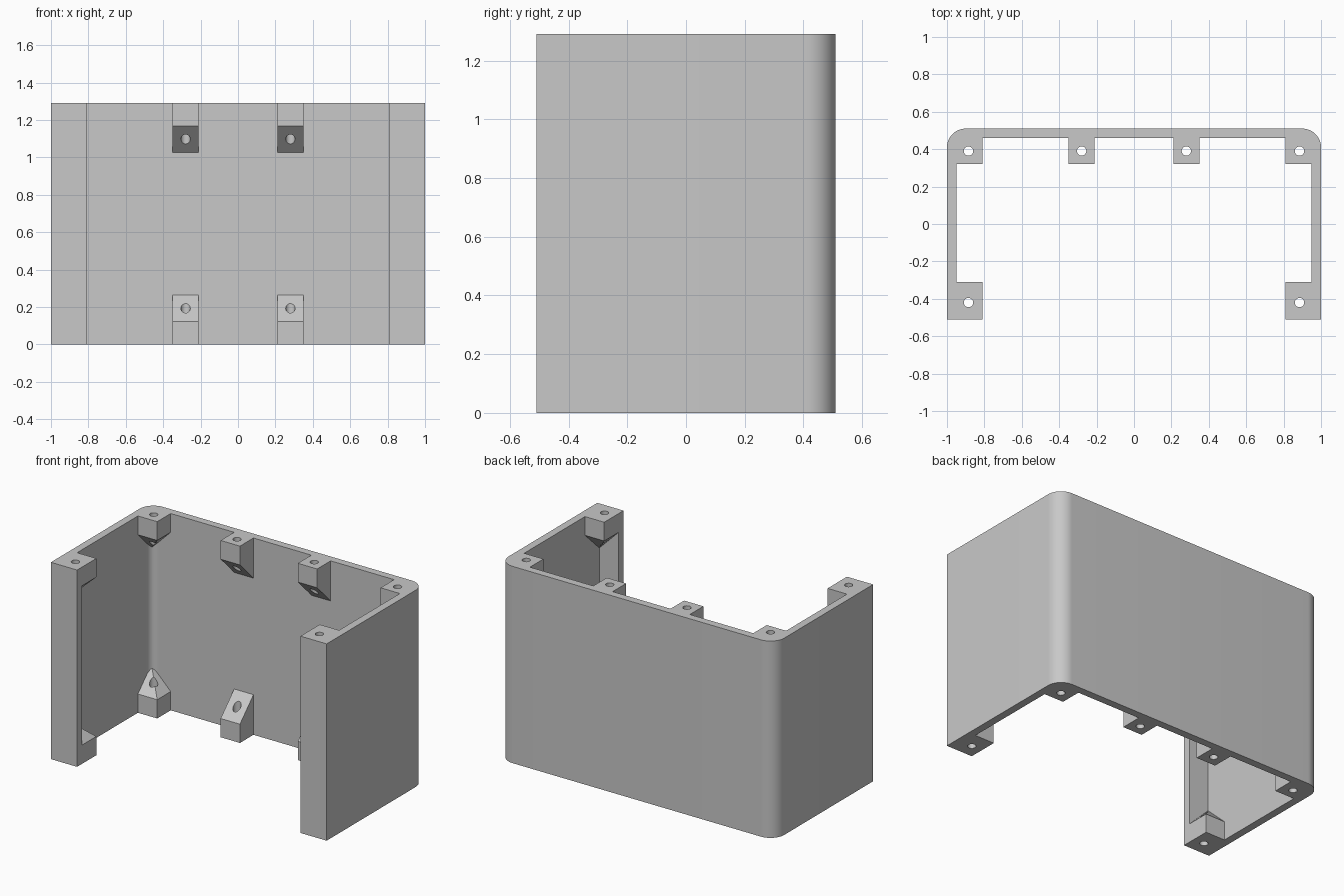
import bpy, bmesh, math
from mathutils import Vector

if "Cube" in bpy.data.objects:
    bpy.data.objects.remove(bpy.data.objects["Cube"])

H = 1.29            # height
X, Y = 1.0, 0.51    # outer half sizes
T = 0.05            # wall thickness
LIP = 0.81          # inner x of the front lips and corner bosses
STRAIGHT = 0.123    # upright part of each boss
SINK = 0.015        # how far bosses sink into the walls

grey = bpy.data.materials.new("plain grey")
grey.diffuse_color = (0.58, 0.58, 0.58, 1)
grey.use_nodes = True
grey.node_tree.nodes["Principled BSDF"].inputs["Base Color"].default_value = grey.diffuse_color


def make_object(name, bm):
    bmesh.ops.recalc_face_normals(bm, faces=bm.faces[:])
    me = bpy.data.meshes.new(name)
    bm.to_mesh(me)
    bm.free()
    me.materials.append(grey)
    ob = bpy.data.objects.new(name, me)
    bpy.context.collection.objects.link(ob)
    return ob


def arc(cx, cy, r, n=14):
    return [(cx + r * math.cos(math.pi / 2 * i / n),
             cy + r * math.sin(math.pi / 2 * i / n)) for i in range(n + 1)]


def add_hull(bm, pts, flip):
    # convex boss; flip mirrors it from the floor to the top rim
    vs = [bm.verts.new((x, y, H - z if flip else z)) for x, y, z in pts]
    bmesh.ops.convex_hull(bm, input=vs)


# Three sided shell with rounded back corners and folded front lips
half = [(LIP, -Y + T), (LIP, -Y), (X, -Y)] + arc(X - 0.1, Y - 0.1, 0.1)
inner = [(X - T, -Y + T)] + arc(X - 0.1, Y - 0.1, 0.05)
mirror = lambda pts: [(-x, y) for x, y in reversed(pts)]
outline = half + mirror(half) + list(reversed(mirror(inner))) + list(reversed(inner))
bm = bmesh.new()
base = bm.faces.new([bm.verts.new((x, y, 0)) for x, y in outline])
ext = bmesh.ops.extrude_face_region(bm, geom=[base])
bmesh.ops.translate(bm, vec=Vector((0, 0, H)),
                    verts=[v for v in ext["geom"] if isinstance(v, bmesh.types.BMVert)])
shell = make_object("enclosure_shell", bm)

# Screw bosses: pyramid topped in the corners, wedge topped on the back wall
bm = bmesh.new()
wx, wy = X - T + SINK, Y - T + SINK
for flip in (False, True):
    for s in (-1, 1):
        for y0, y1 in ((0.32, wy), (-0.31, -wy)):
            sq = [(s * LIP, y0), (s * wx, y0), (s * wx, y1), (s * LIP, y1)]
            pts = [(x, y, z) for x, y in sq for z in (0, STRAIGHT)]
            pts.append((s * wx, y1, STRAIGHT + wx - LIP))
            add_hull(bm, pts, flip)
        pts = []
        for x in (0.21, 0.35):
            pts += [(s * x, 0.32, 0), (s * x, wy, 0), (s * x, 0.32, STRAIGHT),
                    (s * x, wy, STRAIGHT + wy - 0.32)]
        add_hull(bm, pts, flip)
bosses = make_object("boss_helper", bm)

# Vertical screw holes
bm = bmesh.new()
for s in (-1, 1):
    for x, y in ((0.885, 0.39), (0.28, 0.39), (0.885, -0.42)):
        r = bmesh.ops.create_cone(bm, cap_ends=True, segments=28, radius1=0.025,
                                  radius2=0.025, depth=H + 0.2)
        bmesh.ops.translate(bm, verts=r["verts"], vec=Vector((s * x, y, H / 2)))
holes = make_object("hole_cutter", bm)

# Join the bosses, drill the holes, remove the helpers
bpy.context.view_layer.objects.active = shell
for ob, op in ((bosses, 'UNION'), (holes, 'DIFFERENCE')):
    ob.hide_render = True
    mod = shell.modifiers.new(op.lower(), 'BOOLEAN')
    mod.operation, mod.object, mod.solver = op, ob, 'EXACT'
    bpy.ops.object.modifier_apply(modifier=mod.name)
    bpy.data.objects.remove(ob)

bpy.ops.object.select_all(action='DESELECT')
shell.select_set(True)
bpy.ops.object.shade_smooth_by_angle(angle=math.radians(25))
